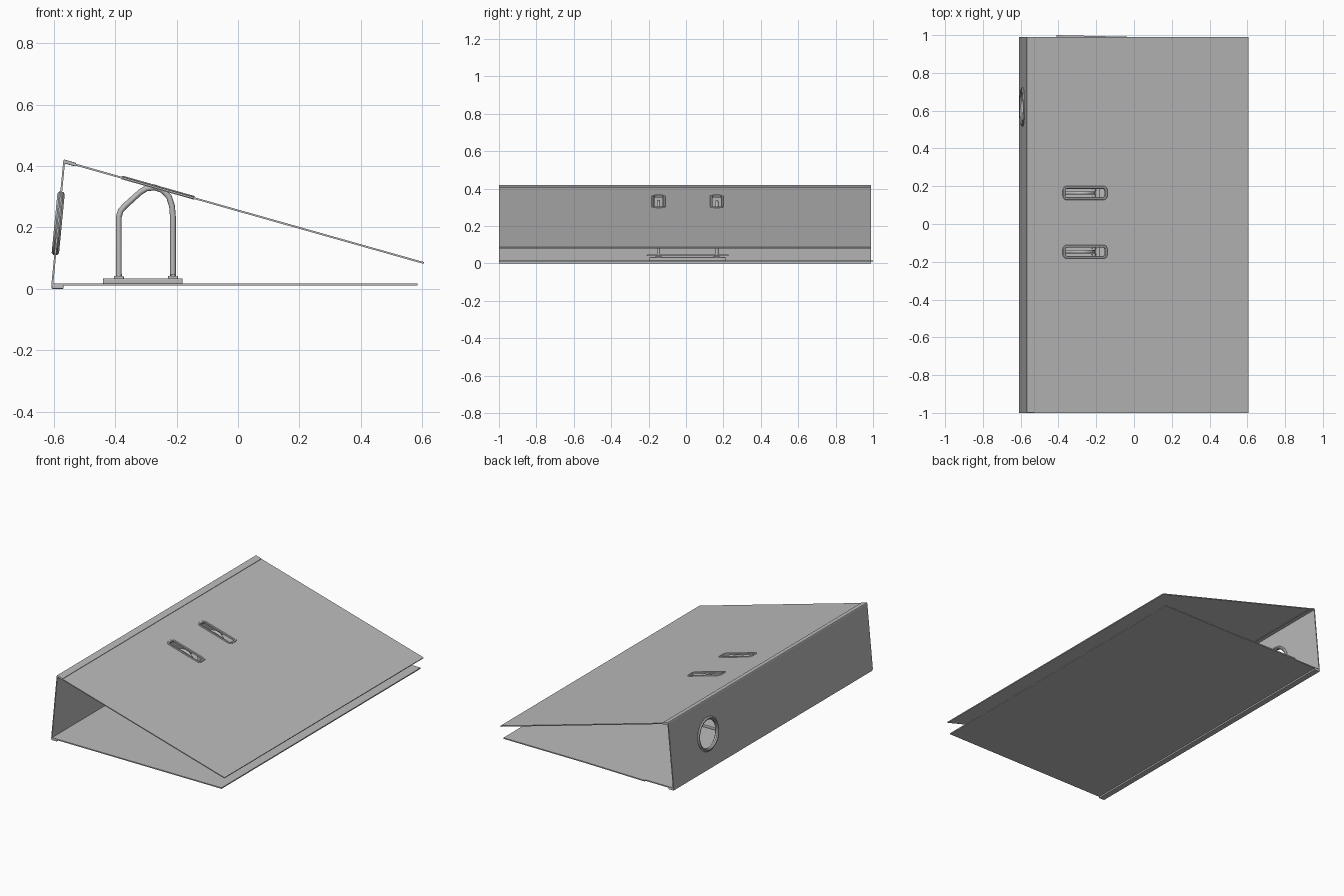
import bpy
import bmesh
from math import atan2, cos, sin, pi, hypot
from mathutils import Matrix, Vector

cube = bpy.data.objects.get("Cube")
if cube:
    bpy.data.objects.remove(cube)

grey = bpy.data.materials.new("plain grey")
grey.use_nodes = True
grey.diffuse_color = (0.5, 0.5, 0.5, 1)
grey.node_tree.nodes["Principled BSDF"].inputs["Base Color"].default_value = (0.5, 0.5, 0.5, 1)

BACK, FRONT = 0.99, -1.0
MID, DEPTH = (BACK + FRONT) / 2, BACK - FRONT


def add(name, bm, matrix=Matrix(), smooth=False):
    bmesh.ops.recalc_face_normals(bm, faces=bm.faces)
    mesh = bpy.data.meshes.new(name)
    bm.to_mesh(mesh)
    bm.free()
    mesh.materials.append(grey)
    ob = bpy.data.objects.new(name, mesh)
    ob.matrix_world = matrix
    bpy.context.collection.objects.link(ob)
    if smooth:
        shade(ob)
    return ob


def shade(ob):
    bpy.ops.object.select_all(action='DESELECT')
    ob.select_set(True)
    bpy.context.view_layer.objects.active = ob
    bpy.ops.object.shade_smooth_by_angle()


def box(name, lo, hi, matrix=Matrix(), bevel=0):
    bm = bmesh.new()
    lo, hi = Vector(lo), Vector(hi)
    place = Matrix.Translation((lo + hi) / 2) @ Matrix.Diagonal((*(hi - lo), 1))
    bmesh.ops.create_cube(bm, size=1, matrix=place)
    if bevel:
        bmesh.ops.bevel(bm, geom=bm.edges[:], offset=bevel, segments=2, affect='EDGES', profile=0.5)
    return add(name, bm, matrix)


def rounded_loop(bm, w, h, r, z, steps=8):
    """Rounded rectangle outline; a circle when r is half the width."""
    verts = []
    for k, (sx, sy) in enumerate([(1, 1), (-1, 1), (-1, -1), (1, -1)]):
        for i in range(steps):
            a = (k + (i + 0.5) / steps) * pi / 2
            verts.append(bm.verts.new((sx * (w / 2 - r) + r * cos(a),
                                       sy * (h / 2 - r) + r * sin(a), z)))
    return verts


def bridge(bm, a, b):
    for i in range(len(a)):
        j = (i + 1) % len(a)
        bm.faces.new((a[i], a[j], b[j], b[i]))


def rim(name, w, h, r, section, matrix):
    """Closed ring: section lists (inset, height) around the rim."""
    bm = bmesh.new()
    loops = [rounded_loop(bm, w - 2 * d, h - 2 * d, r - d, z) for d, z in section]
    for a, b in zip(loops, loops[1:] + loops[:1]):
        bridge(bm, a, b)
    return add(name, bm, matrix, True)


def cut(ob, w, h, r, matrix):
    """Cut a rounded opening through a panel."""
    bm = bmesh.new()
    a, b = (rounded_loop(bm, w, h, r, z) for z in (-0.05, 0.05))
    bridge(bm, a, b)
    bm.faces.new(a)
    bm.faces.new(b)
    cutter = add("opening_cutter", bm, matrix)
    cutter.hide_render = True
    mod = ob.modifiers.new("opening", 'BOOLEAN')
    mod.operation, mod.solver, mod.object = 'DIFFERENCE', 'EXACT', cutter
    bpy.context.view_layer.update()
    bpy.context.view_layer.objects.active = ob
    bpy.ops.object.modifier_apply(modifier=mod.name)
    bpy.data.objects.remove(cutter)


def slanted(start, end):
    """Frame at start whose x axis runs along the slope to end."""
    dx, dz = end[0] - start[0], end[1] - start[1]
    frame = Matrix.Translation((start[0], 0, start[1])) @ Matrix.Rotation(-atan2(dz, dx), 4, 'Y')
    return frame, hypot(dx, dz)


# Covers and spine
top_frame, top_len = slanted((-0.567, 0.415), (0.605, 0.084))
spine_frame, spine_len = slanted((-0.605, 0.01), (-0.566, 0.415))
T = 0.003
top = box("top_cover", (0, FRONT, -T), (top_len, BACK, T), top_frame)
spine = box("spine", (0, FRONT, -T), (spine_len, BACK, T), spine_frame)
box("bottom_cover", (-0.605, FRONT, 0.01), (0.585, BACK, 0.017))

# Folded hinge strips along the spine edges
box("top_hinge", (-0.002, FRONT, -0.006), (0.04, BACK, 0.006), top_frame, 0.003)
box("bottom_hinge", (-0.607, FRONT, 0), (-0.568, BACK, 0.012), bevel=0.003)

# Thin lip on the back edge of the lower cover
bm = bmesh.new()
tri = [(-0.41, BACK), (0.02, BACK), (-0.41, 1.0)]
low, high = ([bm.verts.new((x, y, z)) for x, y in tri] for z in (0.01, 0.017))
bridge(bm, low, high)
bm.faces.new(low)
bm.faces.new(high)
add("back_lip", bm)

# Finger hole with its rolled ring
hole = spine_frame @ Matrix.Translation((0.204, 0.62, 0))
cut(spine, 0.18, 0.18, 0.09, hole)
rim("finger_ring", 0.208, 0.208, 0.104,
    [(0, -0.006), (0, 0.006), (0.006, 0.012), (0.012, 0.012),
     (0.018, 0.006), (0.018, -0.006), (0.012, -0.012), (0.006, -0.012)], hole)

# Slots in the top cover, arches and their feet
ARCH = [(-0.388, 0.02), (-0.388, 0.235), (-0.382, 0.254), (-0.368, 0.27), (-0.318, 0.315),
        (-0.298, 0.327), (-0.272, 0.33), (-0.245, 0.321), (-0.225, 0.3), (-0.215, 0.27),
        (-0.212, 0.235), (-0.212, 0.02)]
for side, y in (("back", 0.164), ("front", -0.147)):
    slot = top_frame @ Matrix.Translation((0.319, y, 0))
    cut(top, 0.222, 0.048, 0.012, slot)
    rim(side + "_slot_frame", 0.246, 0.074, 0.024,
        [(0, -0.005), (0, 0.004), (0.003, 0.007), (0.011, 0.007), (0.015, 0.004), (0.015, -0.005)], slot)

    curve = bpy.data.curves.new(side + "_arch", 'CURVE')
    curve.dimensions = '3D'
    curve.bevel_depth, curve.bevel_resolution = 0.0095, 3
    curve.use_fill_caps = True
    line = curve.splines.new('POLY')
    line.points.add(len(ARCH) - 1)
    for p, (x, z) in zip(line.points, ARCH):
        p.co = (x, y, z, 1)
    curve.materials.append(grey)
    arch = bpy.data.objects.new(side + "_arch", curve)
    bpy.context.collection.objects.link(arch)
    for s in line.points:
        s.radius = 1
    line.use_smooth = True
    for end, x in (("left", -0.212), ("right", -0.388)):
        box(f"{side}_{end}_foot", (x - 0.016, y - 0.016, 0.03), (x + 0.016, y + 0.016, 0.042), bevel=0.003)

# Mechanism base plate and hinge rod
box("base_plate", (-0.44, -0.195, 0.015), (-0.18, 0.212, 0.034), bevel=0.004)
box("hinge_rod", (-0.219, -0.21, 0.04), (-0.205, 0.228, 0.048), bevel=0.002)
